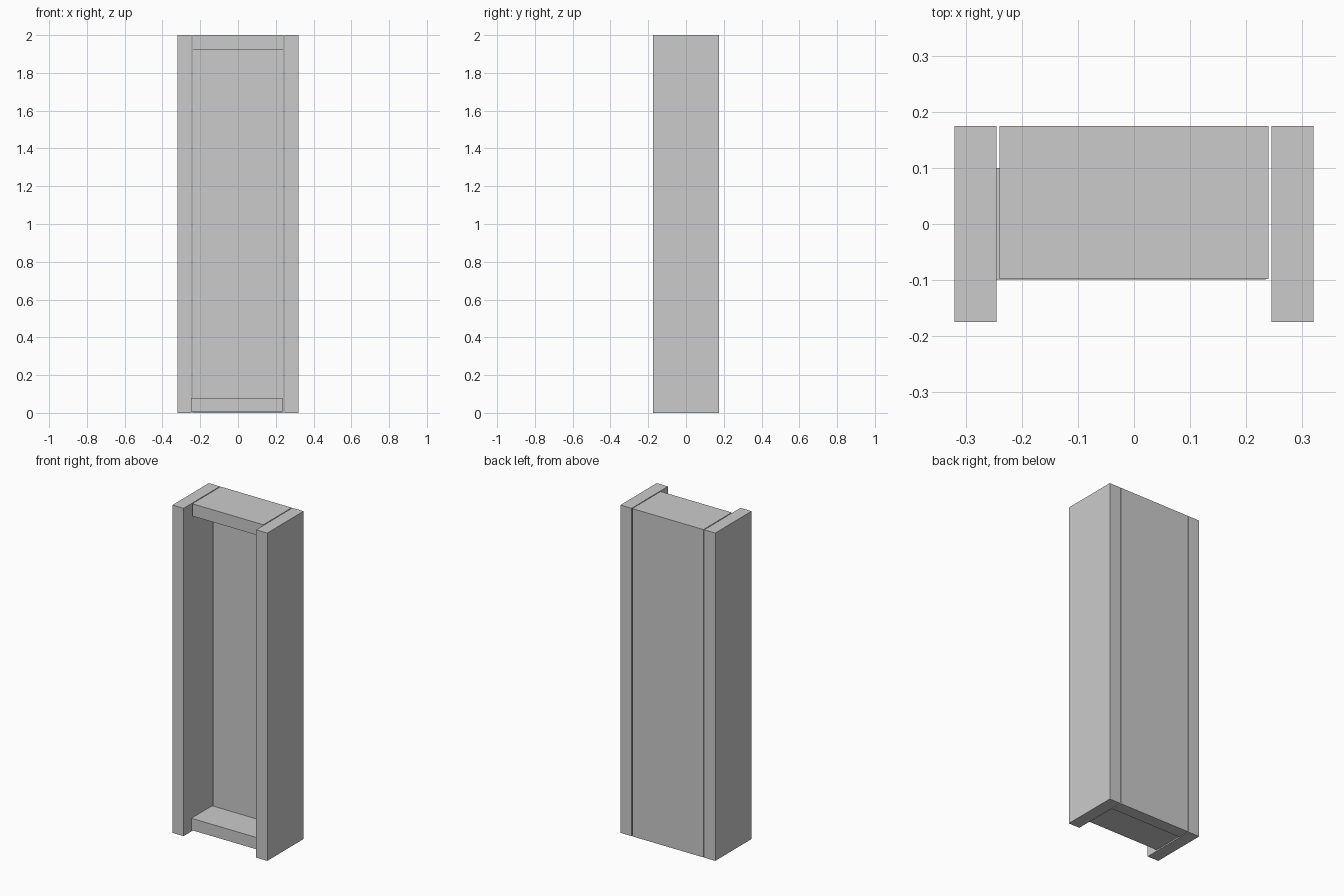
import bpy, bmesh

if "Cube" in bpy.data.objects:
    bpy.data.objects.remove(bpy.data.objects["Cube"])


def extrude_x(name, profile, x0, x1):
    """Extrude a closed (y, z) profile along x."""
    bm = bmesh.new()
    face = bm.faces.new([bm.verts.new((x0, y, z)) for y, z in profile])
    ext = bmesh.ops.extrude_face_region(bm, geom=[face])
    verts = [g for g in ext["geom"] if isinstance(g, bmesh.types.BMVert)]
    bmesh.ops.translate(bm, verts=verts, vec=(x1 - x0, 0, 0))
    bmesh.ops.recalc_face_normals(bm, faces=bm.faces)
    mesh = bpy.data.meshes.new(name)
    bm.to_mesh(mesh)
    bm.free()
    obj = bpy.data.objects.new(name, mesh)
    bpy.context.collection.objects.link(obj)
    return obj


def rect(y0, y1, z0, z1):
    return [(y0, z0), (y1, z0), (y1, z1), (y0, z1)]


# Side panels
extrude_x("left_side_panel", rect(-0.175, 0.175, 0, 2), -0.32, -0.245)
extrude_x("right_side_panel", rect(-0.175, 0.175, 0, 2), 0.245, 0.32)

# Back panel and top board in one L-shaped piece
extrude_x("back_and_top", [(0.1, 0), (0.175, 0), (0.175, 2), (-0.098, 2),
                           (-0.098, 1.925), (0.1, 1.925)], -0.24, 0.24)

# Bottom shelf, resting against the left side
extrude_x("bottom_shelf", rect(-0.099, 0.1, 0.008, 0.08), -0.246, 0.235)
